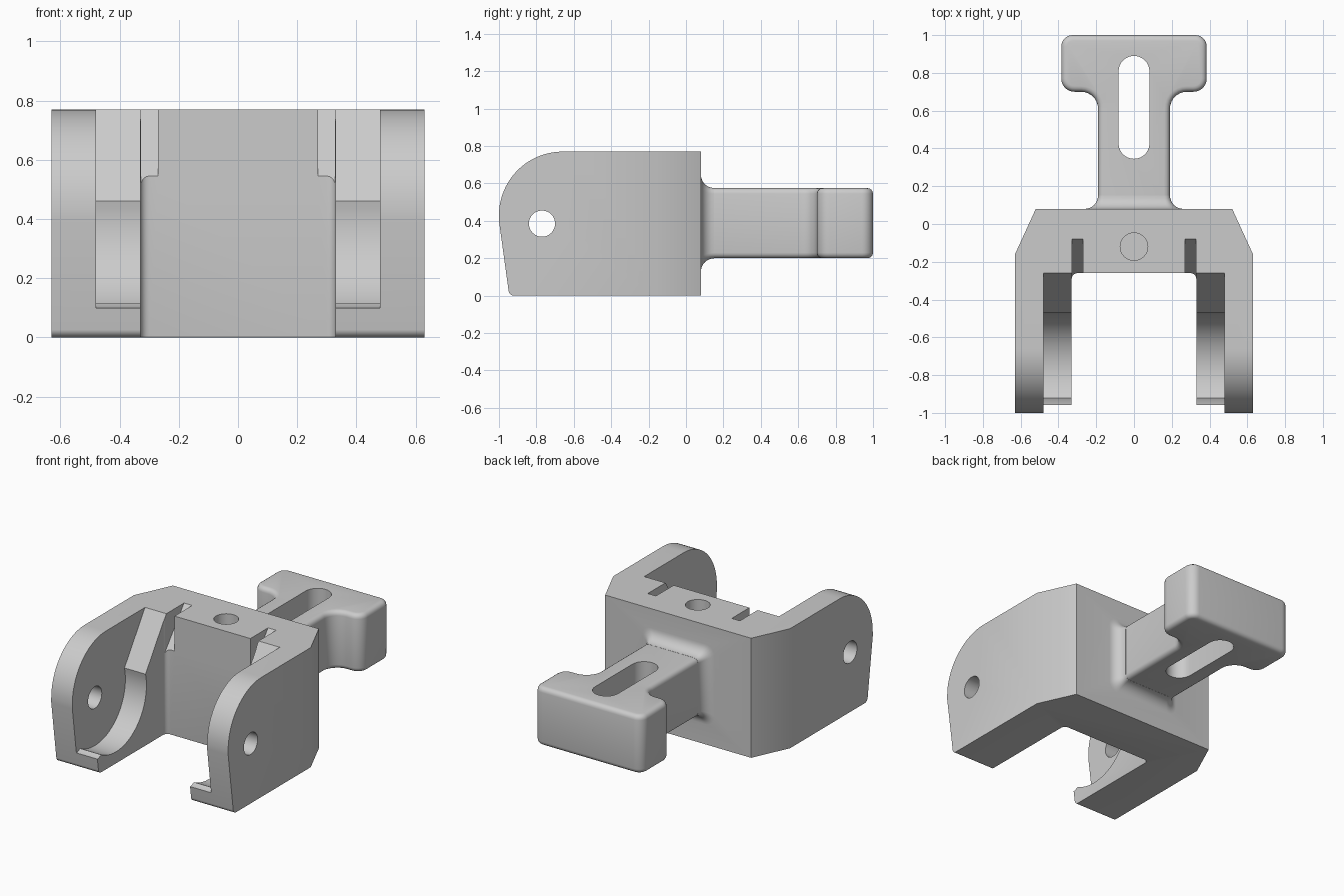
import bpy, bmesh, math
from mathutils import Vector

cube = bpy.data.objects.get("Cube")
if cube:
    bpy.data.objects.remove(cube)

grey = bpy.data.materials.new("plain_grey")
grey.use_nodes = True
colour = (0.6, 0.6, 0.6, 1)
grey.diffuse_color = colour
grey.node_tree.nodes["Principled BSDF"].inputs["Base Color"].default_value = colour


def rounded(corners, steps=8):
    """Polygon from (a, b) or (a, b, radius) corners."""
    out = []
    for i, c in enumerate(corners):
        p = Vector(c[:2])
        if len(c) < 3:
            out.append(p)
            continue
        u = (Vector(corners[i - 1][:2]) - p).normalized()
        v = (Vector(corners[(i + 1) % len(corners)][:2]) - p).normalized()
        half = u.angle(v) / 2
        centre = p + (u + v).normalized() * c[2] / math.sin(half)
        start = u * c[2] / math.tan(half) + p - centre
        end = v * c[2] / math.tan(half) + p - centre
        turn = math.pi - 2 * half
        if start.x * end.y - start.y * end.x < 0:
            turn = -turn
        base = math.atan2(start.y, start.x)
        for k in range(steps + 1):
            a = base + turn * k / steps
            out.append(centre + c[2] * Vector((math.cos(a), math.sin(a))))
    return out


def arc(cy, cz, r, a0, a1, n):
    return [Vector((cy + r * math.cos(math.radians(a0 + (a1 - a0) * k / n)),
                    cz + r * math.sin(math.radians(a0 + (a1 - a0) * k / n))))
            for k in range(n + 1)]


def loft(name, rings, soften=None):
    """Closed solid through matching rings; soften(a, b) gives an edge bevel width."""
    bm = bmesh.new()
    loops = [[bm.verts.new(p) for p in ring] for ring in rings]
    n = len(loops[0])
    bm.faces.new(loops[0])
    bm.faces.new(loops[-1])
    for lo, hi in zip(loops, loops[1:]):
        for i in range(n):
            j = (i + 1) % n
            bm.faces.new((lo[i], lo[j], hi[j], hi[i]))
    bmesh.ops.recalc_face_normals(bm, faces=bm.faces)
    if soften:
        edges = [e for e in bm.edges if soften(e.verts[0].co, e.verts[1].co)]
        bmesh.ops.bevel(bm, geom=edges, offset=0.03, segments=4, profile=0.5,
                        affect='EDGES', clamp_overlap=True)
    mesh = bpy.data.meshes.new(name)
    bm.to_mesh(mesh)
    bm.free()
    mesh.materials.append(grey)
    ob = bpy.data.objects.new(name, mesh)
    bpy.context.collection.objects.link(ob)
    return ob


def prism(name, pts, axis, lo, hi, soften=None):
    if axis == 'Z':
        rings = [[(p[0], p[1], h) for p in pts] for h in (lo, hi)]
    else:
        rings = [[(h, p[0], p[1]) for p in pts] for h in (lo, hi)]
    return loft(name, rings, soften)


def combine(target, tool, operation):
    mod = target.modifiers.new("join", 'BOOLEAN')
    mod.operation, mod.object, mod.solver = operation, tool, 'EXACT'
    bpy.context.view_layer.objects.active = target
    bpy.ops.object.modifier_apply(modifier=mod.name)
    bpy.data.objects.remove(tool)


# Yoke: U-shaped plan with soft inner lower edges
TOP = 0.77
plan = rounded([(-0.63, -1.1), (-0.33, -1.1), (-0.33, -0.26, 0.03), (0.33, -0.26, 0.03),
                (0.33, -1.1), (0.63, -1.1), (0.63, -0.16), (0.52, 0.08),
                (-0.52, 0.08), (-0.63, -0.16)], 5)


def inner_edge(a, b):
    inside = all(abs(p.x) < 0.34 and p.y < -0.2 for p in (a, b))
    low = a.z < 0.01 and b.z < 0.01
    front = min(a.z, b.z) > 0.7 and min(a.y, b.y) > -0.265 and abs(a.x - b.x) > 0.3
    return inside and (low or front)


yoke = prism("yoke_bracket", plan, 'Z', 0, TOP, inner_edge)

# Rounded arm ends
side = rounded([(-0.945, 0, 0.03), (0.3, 0), (0.3, TOP), (-1, TOP, 0.34), (-1, 0.40)], 20)
side = [Vector((p.x, p.y - 0.001 if p.y < 0.0001 and p.x > 0 else p.y)) for p in side]
combine(yoke, prism("arm_outline", side, 'X', -0.8, 0.8), 'INTERSECT')

# Wheel pockets, sloped notches beside the centre block, and pin holes
pivot = (-0.77, 0.385)
pocket = arc(*pivot, 0.31, -119, 14, 28) + [
    Vector(p) for p in ((-0.26, TOP), (-0.26, 0.9), (-1.2, 0.9), (-1.2, 0.1), (-0.95, 0.1))]
notch = [(-0.08, TOP), (-0.08, 0.9), (-0.4, 0.9), (-0.4, 0.4), (-0.28, 0.52)]
for s in (-1, 1):
    combine(yoke, prism("pocket", pocket, 'X', *sorted((s * 0.25, s * 0.48))), 'DIFFERENCE')
    combine(yoke, prism("notch", notch, 'X', *sorted((s * 0.27, s * 0.328))), 'DIFFERENCE')
combine(yoke, prism("pin_hole", arc(*pivot, 0.07, 0, 348.75, 31), 'X', -0.9, 0.9), 'DIFFERENCE')
combine(yoke, prism("top_hole", arc(0, -0.12, 0.073, 0, 348.75, 31), 'Z', 0.45, 0.9), 'DIFFERENCE')

# T-shaped handle with a long slot
LOW, HIGH = 0.2, 0.575
half = [(0.19, 0.0), (0.19, 0.70, 0.09), (0.385, 0.70, 0.07), (0.385, 1.0, 0.06)]
outline = rounded(half + [(-c[0],) + c[1:] for c in reversed(half)], 7)
handle = prism("handle", outline, 'Z', LOW, HIGH,
               lambda a, b: abs(a.z - b.z) < 0.01 and max(a.y, b.y) > 0.01)
slot = arc(0, 0.427, 0.082, 180, 360, 14) + arc(0, 0.808, 0.082, 0, 180, 14)
combine(handle, prism("handle_slot", slot, 'Z', 0, 1), 'DIFFERENCE')

# Flared fillet where the handle meets the yoke
rings = []
R, mid = 0.07, (LOW + HIGH) / 2
for k in range(-1, 9):
    a = math.radians(max(k, 0) * 11.25)
    grow = R * (1 - math.sin(a)) + 0.0008
    y = 0.04 if k < 0 else 0.08 + R * (1 - math.cos(a))
    w, h = 0.19 + grow, (HIGH - LOW) / 2 + grow
    r = 0.03 + grow * 0.5
    section = rounded([(-w, -h, r), (w, -h, r), (w, h, r), (-w, h, r)], 5)
    rings.append([(p.x, y, mid + p.y) for p in section])
combine(handle, loft("flare", rings), 'UNION')
combine(yoke, handle, 'UNION')

# Smooth curves, crisp corners
bpy.ops.object.select_all(action='DESELECT')
yoke.select_set(True)
bpy.context.view_layer.objects.active = yoke
bpy.ops.object.shade_smooth_by_angle(angle=math.radians(30))
